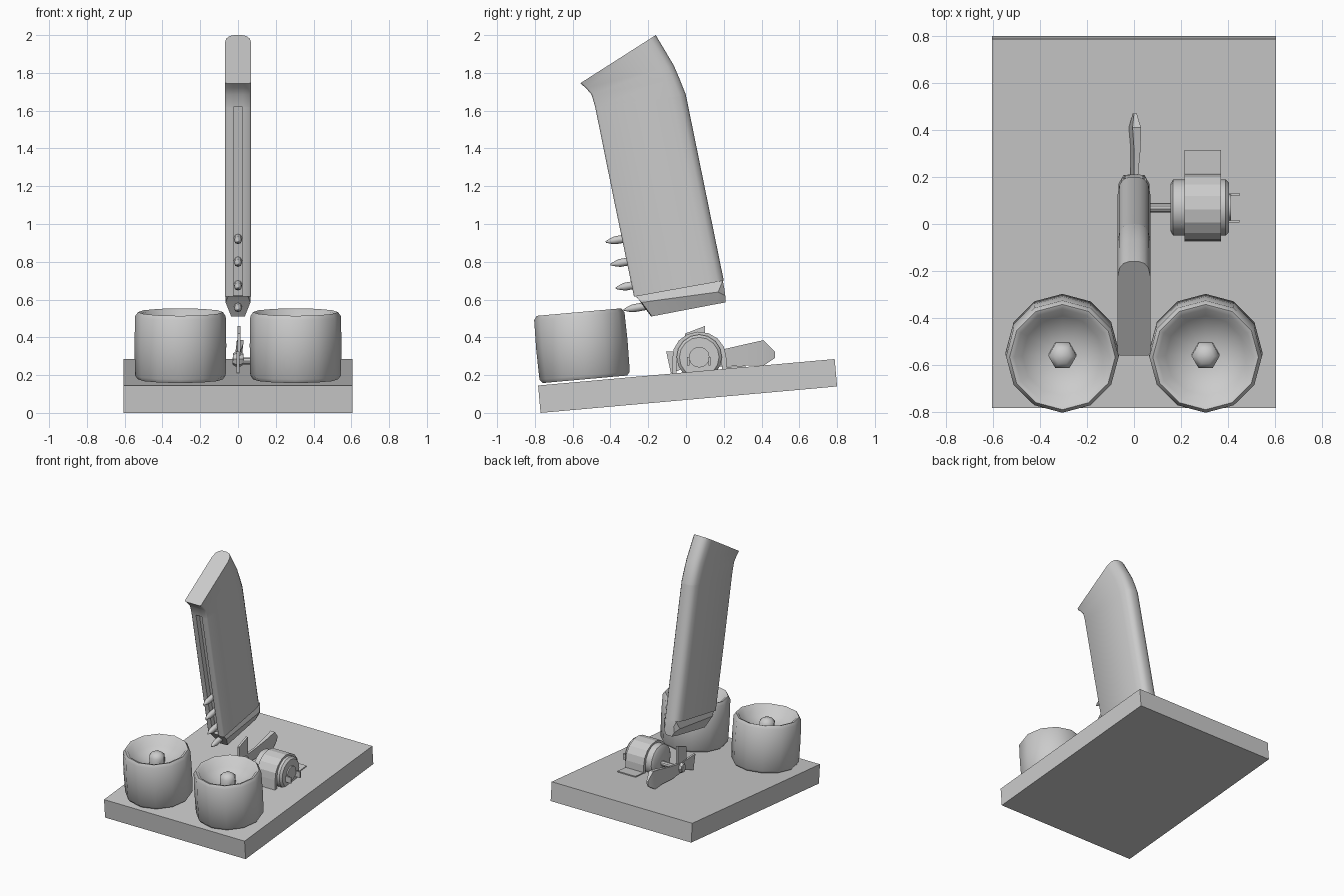
import bpy, bmesh, math
from mathutils import Matrix, Vector

if "Cube" in bpy.data.objects:
    bpy.data.objects.remove(bpy.data.objects["Cube"])

TILT = math.atan2(0.14, 1.57)
grey = bpy.data.materials.new("grey")
grey.diffuse_color = (0.6, 0.6, 0.6, 1)
grey.use_nodes = True
grey.node_tree.nodes["Principled BSDF"].inputs["Base Color"].default_value = grey.diffuse_color


def finish(name, bm, angle=35):
    bmesh.ops.remove_doubles(bm, verts=bm.verts, dist=1e-5)
    bmesh.ops.recalc_face_normals(bm, faces=bm.faces)
    me = bpy.data.meshes.new(name)
    bm.to_mesh(me)
    bm.free()
    me.materials.append(grey)
    ob = bpy.data.objects.new(name, me)
    bpy.context.collection.objects.link(ob)
    if angle:
        bpy.ops.object.select_all(action='DESELECT')
        ob.select_set(True)
        bpy.context.view_layer.objects.active = ob
        bpy.ops.object.shade_smooth_by_angle(angle=math.radians(angle))
    return ob


def loft(name, rings, angle=35):
    """Skin a list of equal-length closed rings and cap both ends."""
    bm = bmesh.new()
    rows = [[bm.verts.new(p) for p in r] for r in rings]
    n = len(rows[0])
    for a, b in zip(rows, rows[1:]):
        for i in range(n):
            j = (i + 1) % n
            bm.faces.new((a[i], a[j], b[j], b[i]))
    bm.faces.new(rows[0])
    bm.faces.new(rows[-1])
    return finish(name, bm, angle)


def lathe(name, profile, base, axis, sides, angle=35):
    """Turn (radius, distance) pairs around an axis starting at base."""
    rot = Vector(axis).to_track_quat('Z', 'Y').to_matrix()
    rings = [[Vector(base) + rot @ Vector((r * math.cos(2 * math.pi * k / sides),
                                           r * math.sin(2 * math.pi * k / sides), d))
              for k in range(sides)] for r, d in profile]
    return loft(name, rings, angle)


def side_plate(name, outline, x0, x1, angle=0):
    """Extrude a (y, z) outline across x."""
    return loft(name, [[(x, y, z) for y, z in outline] for x in (x0, x1)], angle)


# Sloping base board
side_plate("base_board", [(-0.77, 0), (0.80, 0.14), (0.787, 0.285), (-0.783, 0.145)], -0.605, 0.605)

# Two round drums with dished tops and a hex knob in the middle
up = (0, -math.sin(TILT), math.cos(TILT))
for side, label in ((-1, "left"), (1, "right")):
    base = Vector((0.305 * side, -0.535, 0.178))
    lathe(label + "_drum", [(0.225, 0), (0.24, 0.02), (0.243, 0.18), (0.24, 0.335), (0.225, 0.357),
                            (0.205, 0.35), (0.17, 0.29), (0.06, 0.25)], base, up, 12, 50)
    lathe(label + "_knob", [(0.06, 0.24), (0.06, 0.305), (0.035, 0.33), (0.006, 0.335)], base, up, 6, 50)

# Leaning upright: front/back point pairs, groove depth, for each height
stations = [((-0.275, 0.615), (0.20, 0.70), 0.08),
            ((-0.38, 1.12), (0.10, 1.19), 0.08),
            ((-0.48, 1.615), (0.0, 1.68), 0.08),
            ((-0.481, 1.62), (-0.001, 1.685), 0),
            ((-0.50, 1.685), (-0.035, 1.77), 0),
            ((-0.53, 1.72), (-0.065, 1.84), 0),
            ((-0.56, 1.745), (-0.16, 2.0), 0)]
rings = []
for front, back, groove in stations:
    half = [(groove, 0.025), (0, 0.025), (0, 0.06), (0.02, 0.07), (0.84, 0.07),
            (0.93, 0.062), (0.98, 0.045), (1, 0.02)]
    loop = half + [(u, -x) for u, x in reversed(half)]
    f, b = Vector(front), Vector(back)
    rings.append([(x, *f.lerp(b, u)) for u, x in loop])
loft("upright_body", rings, 50)

# Chamfered foot below the upright
foot_sections = [[(-0.25, 0.60), (-0.235, 0.585), (-0.185, 0.51)],
                 [(-0.265, 0.617), (-0.235, 0.585), (-0.18, 0.511)],
                 [(0.195, 0.70), (0.17, 0.64), (0.165, 0.577)],
                 [(0.203, 0.66), (0.208, 0.62), (0.21, 0.585)]]
rings = []
for i, (top, mid, low) in enumerate(foot_sections):
    w = 0.045 if i in (0, 3) else 0.066
    rings.append([(-w * 0.8, *top), (w * 0.8, *top), (w, *mid), (w * 0.55, *low), (-w * 0.55, *low), (-w, *mid)])
loft("upright_foot", rings, 20)

# Pointed pins in the front groove
for i, (y, z) in enumerate([(-0.425, 0.905), (-0.40, 0.785), (-0.372, 0.66), (-0.33, 0.545)]):
    lathe("pin_%d" % (i + 1), [(0.004, 0), (0.014, 0.025), (0.021, 0.05), (0.021, 0.16)],
          (0, y, z), (0, 0.98, 0.17), 8, 50)

# Motor: body, shaft, terminals
MY, MZ = 0.07, 0.295
lathe("motor_body", [(0.10, 0), (0.12, 0.012), (0.12, 0.235), (0.105, 0.25)],
      (0.155, MY, MZ), (1, 0, 0), 16)
lathe("motor_end_cap", [(0.055, 0), (0.055, 0.012)], (0.402, MY, MZ), (1, 0, 0), 12)
lathe("motor_shaft", [(0.02, 0), (0.02, 0.20)], (-0.03, MY, 0.275), (1, 0, 0), 10)
for i, y in enumerate((0.012, 0.125)):
    side_plate("motor_terminal_%d" % (i + 1),
               [(y - 0.006, 0.25), (y + 0.006, 0.25), (y + 0.006, 0.295), (y - 0.006, 0.295)], 0.40, 0.45)

# Clamp strap over the motor with a flat foot on the board
arc = [math.radians(a) for a in range(185, -1, -23)]
outer = [(MY + 0.143 * math.cos(a), MZ + 0.135 * math.sin(a)) for a in arc]
inner = [(MY + 0.118 * math.cos(a), MZ + 0.118 * math.sin(a)) for a in reversed(arc)]
side_plate("motor_clamp", [(-0.075, 0.205)] + outer + [(0.215, 0.242), (0.315, 0.251), (0.315, 0.238),
           (0.19, 0.226)] + inner + [(-0.05, 0.205)], 0.215, 0.37)

# Propeller: hub and three thin blades
lathe("propeller_hub", [(0.03, 0), (0.04, 0.015), (0.04, 0.04), (0.03, 0.055)],
      (-0.027, MY, 0.285), (1, 0, 0), 8)
side_plate("upper_blade", [(0.0, 0.30), (-0.005, 0.42), (0.10, 0.46), (0.10, 0.30)], -0.002, 0.014)
side_plate("front_blade", [(0.06, 0.26), (-0.08, 0.21), (-0.105, 0.325), (0.05, 0.32)], -0.008, 0.008)
rings = []
for y, lo, hi, xl, xh, t in ((0.06, 0.25, 0.32, 0, 0, 0.012), (0.19, 0.245, 0.335, -0.008, 0.008, 0.008),
                             (0.32, 0.25, 0.365, 0.0, 0.014, 0.014), (0.41, 0.25, 0.385, -0.004, 0.012, 0.018),
                             (0.47, 0.29, 0.325, 0.0, 0.006, 0.006)):
    rings.append([(xl - t, y, lo), (xl + t, y, lo), (xh + t, y, hi), (xh - t, y, hi)])
loft("rear_blade", rings, 30)
